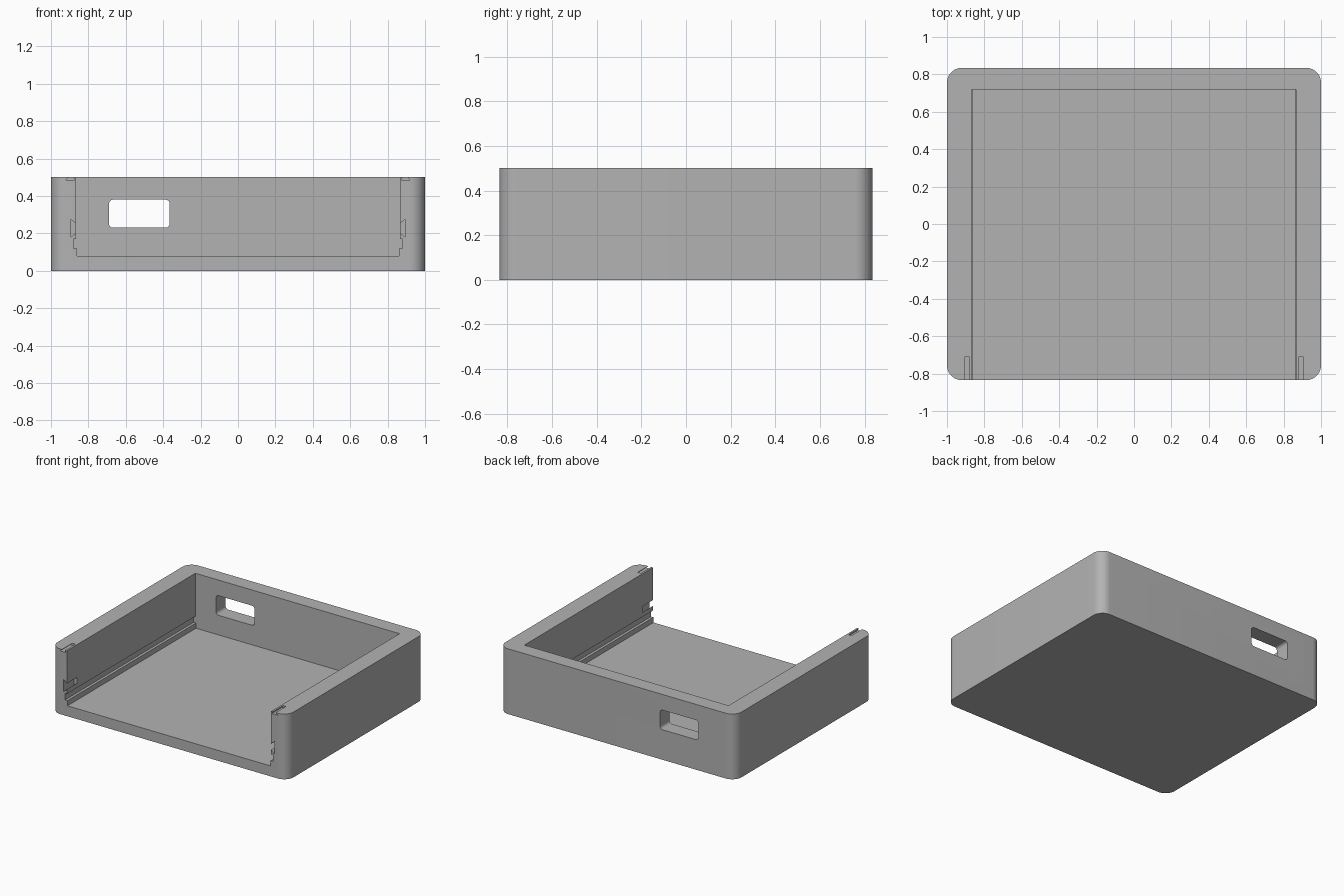
import bpy, bmesh, math

cube = bpy.data.objects.get("Cube")
if cube:
    bpy.data.objects.remove(cube, do_unlink=True)

WIDTH, DEPTH, HEIGHT = 2.0, 1.67, 0.5
FRONT, BACK = -DEPTH / 2, DEPTH / 2
INNER_BACK = 0.72
SLOT_END = -0.71

grey = bpy.data.materials.new("plain grey")
grey.use_nodes = True
colour = (0.45, 0.45, 0.45, 1)
grey.diffuse_color = colour
grey.node_tree.nodes["Principled BSDF"].inputs["Base Color"].default_value = colour


def finish(bm, name):
    bmesh.ops.recalc_face_normals(bm, faces=bm.faces)
    mesh = bpy.data.meshes.new(name)
    bm.to_mesh(mesh)
    bm.free()
    mesh.materials.append(grey)
    obj = bpy.data.objects.new(name, mesh)
    bpy.context.collection.objects.link(obj)
    return obj


def prism(name, profile, y0, y1):
    """Extrude an x-z profile from y0 to y1."""
    bm = bmesh.new()
    face = bm.faces.new([bm.verts.new((x, y0, z)) for x, z in profile])
    ext = bmesh.ops.extrude_face_region(bm, geom=[face])
    verts = [g for g in ext["geom"] if isinstance(g, bmesh.types.BMVert)]
    bmesh.ops.translate(bm, verts=verts, vec=(0, y1 - y0, 0))
    return finish(bm, name)


def rounded_box(name, low, high, axis, radius, segments):
    """Box whose edges along one axis are rounded."""
    bm = bmesh.new()
    bmesh.ops.create_cube(bm, size=1)
    for v in bm.verts:
        v.co = [low[i] if v.co[i] < 0 else high[i] for i in range(3)]
    edges = [e for e in bm.edges
             if abs((e.verts[0].co - e.verts[1].co).normalized()[axis]) > 0.9]
    bmesh.ops.bevel(bm, geom=edges, offset=radius, segments=segments,
                    profile=0.5, affect='EDGES')
    return finish(bm, name)


def cut(target, cutter):
    cutter.hide_render = True
    mod = target.modifiers.new("cut", 'BOOLEAN')
    mod.operation, mod.solver, mod.object = 'DIFFERENCE', 'EXACT', cutter
    bpy.context.view_layer.objects.active = target
    bpy.ops.object.modifier_apply(modifier=mod.name)
    bpy.data.objects.remove(cutter, do_unlink=True)


# Solid body with rounded upright corners
tray = rounded_box("open_front_tray", (-WIDTH / 2, FRONT, 0),
                   (WIDTH / 2, BACK, HEIGHT), 2, 0.08, 12)

# Cavity open at the front and top, with a long groove in each side wall
half = [(0.86, 0.08), (0.86, 0.12), (0.88, 0.12), (0.88, 0.17),
        (0.865, 0.17), (0.865, HEIGHT + 0.1)]
cavity = half + [(-x, z) for x, z in reversed(half)]
cut(tray, prism("cavity_cutter", cavity, FRONT - 0.1, INNER_BACK))

# Short dovetail slots at the front ends of the side walls
side_slot = [(0.84, 0.25), (0.865, 0.25), (0.892, 0.275),
             (0.892, 0.18), (0.865, 0.205), (0.84, 0.205)]
top_slot = [(0.88, HEIGHT + 0.05), (0.88, HEIGHT), (0.872, 0.484),
            (0.922, 0.484), (0.905, HEIGHT), (0.905, HEIGHT + 0.05)]
for side in (-1, 1):
    for slot in (side_slot, top_slot):
        profile = [(side * x, z) for x, z in slot]
        cut(tray, prism("slot_cutter", profile, FRONT - 0.1, SLOT_END))

# Rounded port opening through the back wall
cut(tray, rounded_box("port_cutter", (-0.69, 0.6, 0.23),
                      (-0.365, BACK + 0.1, 0.38), 1, 0.022, 5))

# Smooth only the rounded corners
for o in bpy.context.selected_objects:
    o.select_set(False)
tray.select_set(True)
bpy.context.view_layer.objects.active = tray
bpy.ops.object.shade_smooth_by_angle(angle=math.radians(30))
